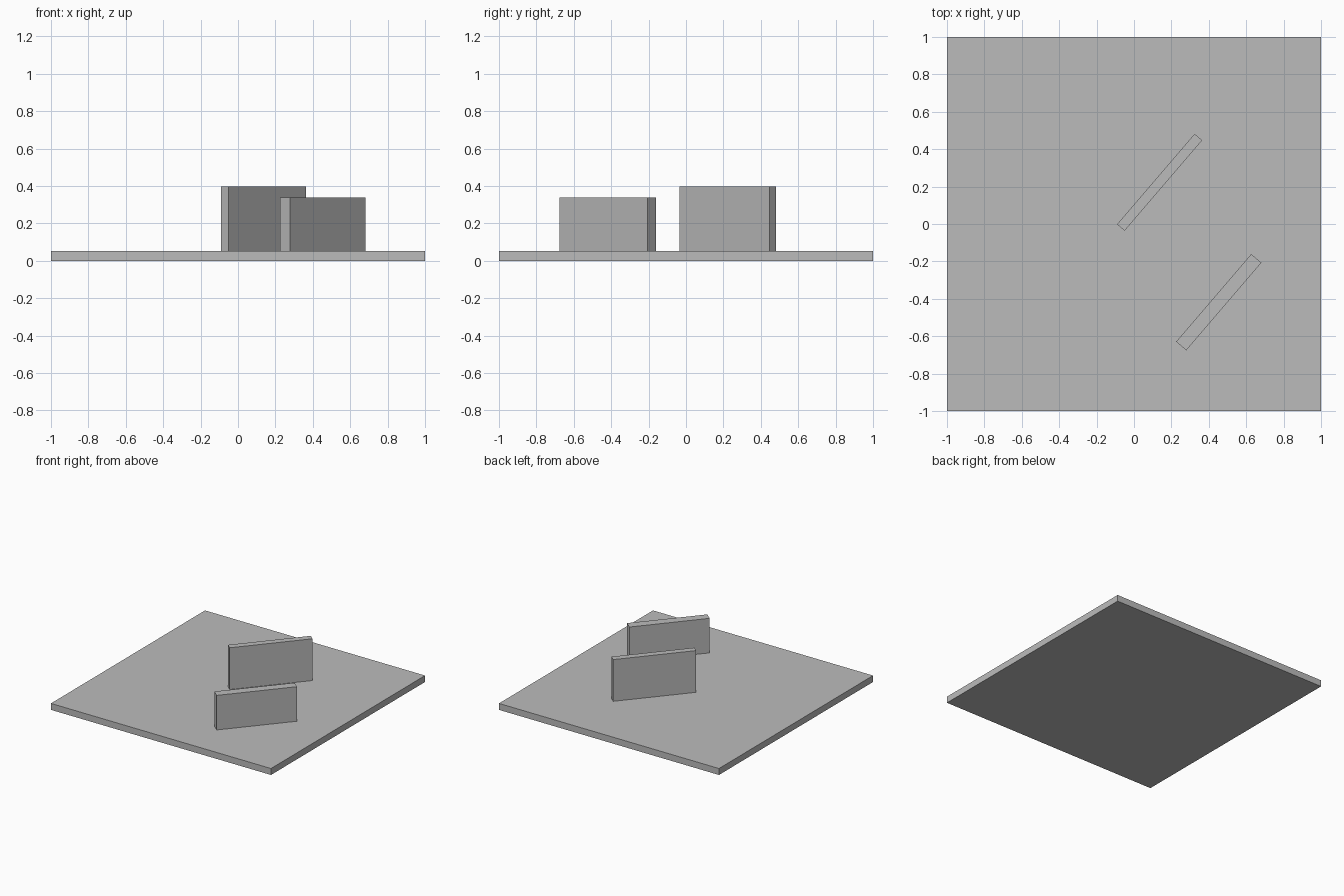
import bpy
from math import radians

cube = bpy.data.objects.get("Cube")
if cube:
    bpy.data.objects.remove(cube, do_unlink=True)

GREY = (0.5, 0.5, 0.5, 1)
grey = bpy.data.materials.new("plain grey")
grey.use_nodes = True
grey.diffuse_color = GREY
grey.node_tree.nodes["Principled BSDF"].inputs["Base Color"].default_value = GREY


def box(name, size, x, y, bottom, angle=0):
    """Box standing on the given height, turned about its vertical axis."""
    bpy.ops.mesh.primitive_cube_add(size=1, location=(x, y, bottom + size[2] / 2),
                                    rotation=(0, 0, radians(angle)))
    obj = bpy.context.object
    obj.name = name
    obj.scale = size
    bpy.ops.object.transform_apply(location=False, rotation=False, scale=True)
    obj.data.materials.append(grey)
    return obj


# Square ground slab
SLAB = 0.053
box("base_slab", (2, 2, SLAB), 0, 0, 0)

# Two upright panels, turned to the same diagonal
TURN = 49.4
box("back_panel", (0.637, 0.053, 0.396 - SLAB), 0.137, 0.223, SLAB, TURN)
box("front_panel", (0.617, 0.071, 0.337 - SLAB), 0.453, -0.418, SLAB, TURN)
